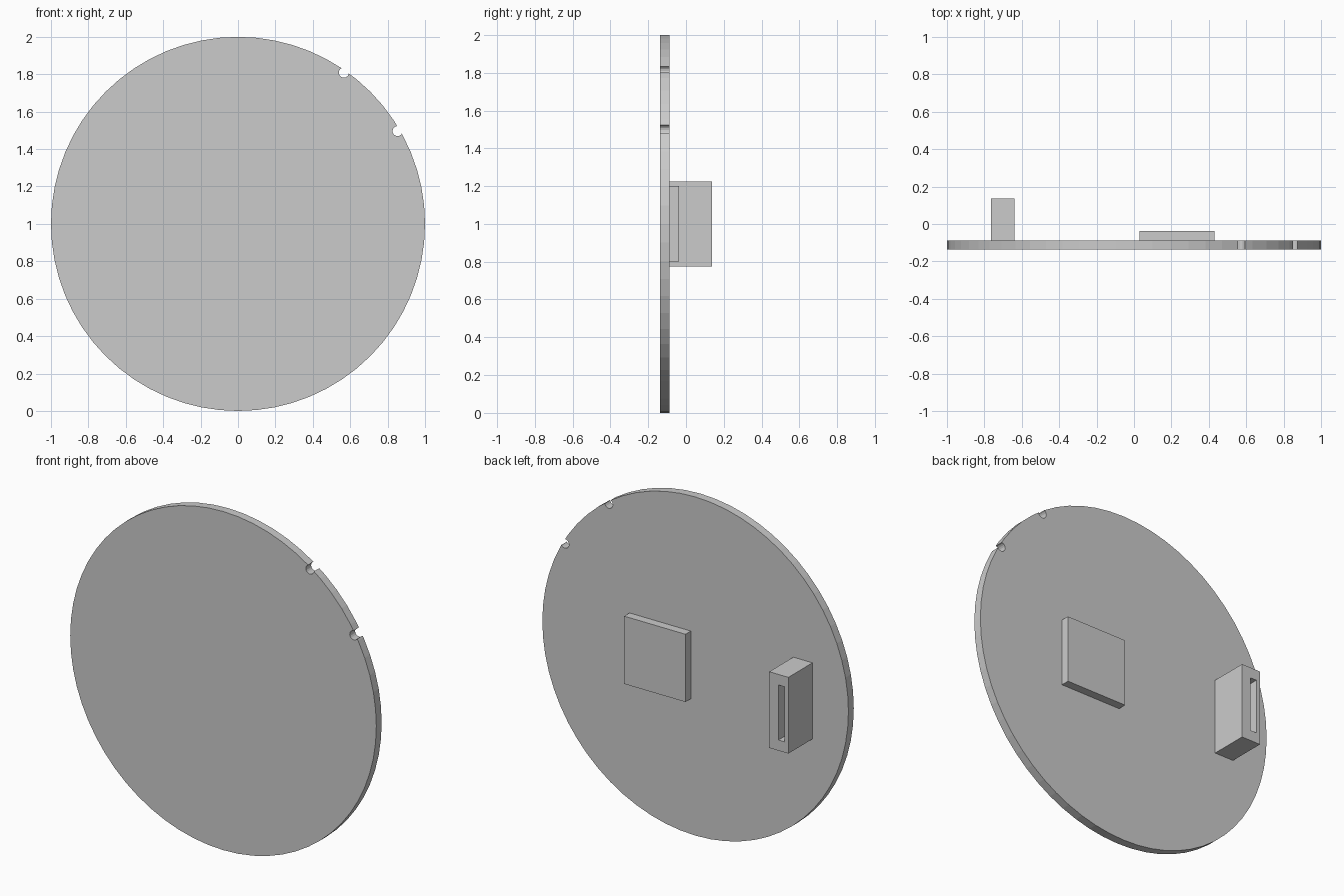
import bpy
from math import radians, cos, sin, pi

if "Cube" in bpy.data.objects:
    bpy.data.objects.remove(bpy.data.objects["Cube"])

BACK, FACE = -0.1375, -0.0875   # board front and rear planes in y


def box(name, x0, x1, y0, y1, z0, z1):
    bpy.ops.mesh.primitive_cube_add(size=1, location=((x0 + x1) / 2, (y0 + y1) / 2, (z0 + z1) / 2))
    ob = bpy.context.object
    ob.name = name
    ob.scale = (x1 - x0, y1 - y0, z1 - z0)
    bpy.ops.object.transform_apply(location=False, rotation=False, scale=True)
    return ob


def disc(name, x, z, r, y0, y1, sides):
    bpy.ops.mesh.primitive_cylinder_add(vertices=sides, radius=r, depth=y1 - y0,
                                        location=(x, (y0 + y1) / 2, z), rotation=(pi / 2, 0, 0))
    ob = bpy.context.object
    ob.name = name
    return ob


def cut(target, cutter):
    mod = target.modifiers.new("cut", 'BOOLEAN')
    mod.operation = 'DIFFERENCE'
    mod.solver = 'EXACT'
    mod.object = cutter
    bpy.context.view_layer.objects.active = target
    bpy.ops.object.modifier_apply(modifier=mod.name)
    bpy.data.objects.remove(cutter, do_unlink=True)


# Round board with two small round notches in the rim
board = disc("round_board", 0, 1, 1, BACK, FACE, 64)
for deg in (30.2, 55):
    a = radians(deg)
    cut(board, disc("notch_cutter", 0.987 * cos(a), 1 + 0.987 * sin(a), 0.027,
                    BACK - 0.1, FACE + 0.1, 16))

# Flat square chip
box("chip", 0.03, 0.43, FACE, -0.0375, 0.8, 1.2)

# Upright connector with an off-centre slot in its end
connector = box("connector", -0.765, -0.64, FACE, 0.1375, 0.775, 1.225)
cut(connector, box("slot_cutter", -0.74, -0.70, -0.0625, 0.2, 0.8375, 1.1625))
